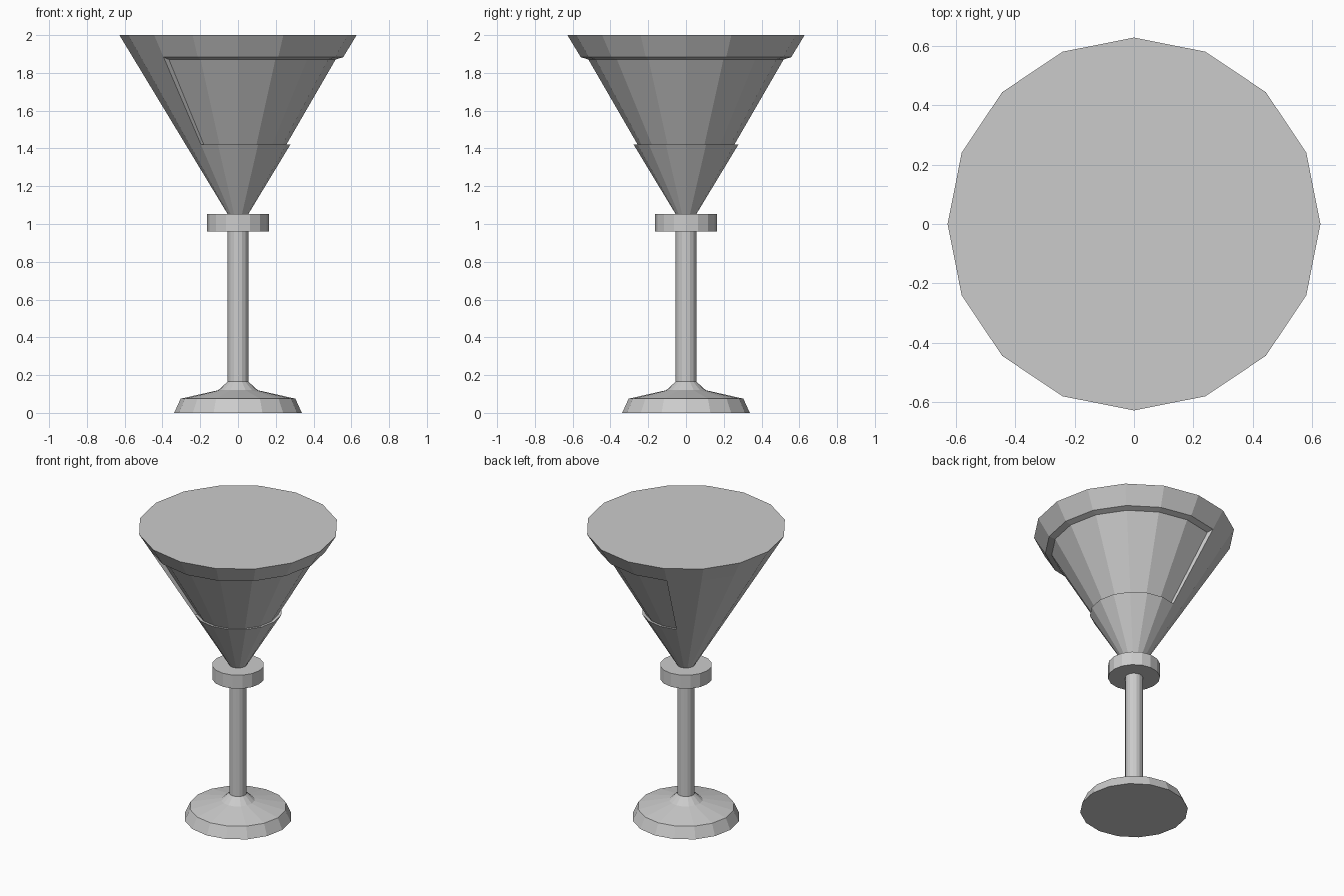
import bpy, bmesh
from math import cos, sin, tau

if "Cube" in bpy.data.objects:
    bpy.data.objects.remove(bpy.data.objects["Cube"])

SIDES = 16


def finish(bm, name):
    bmesh.ops.recalc_face_normals(bm, faces=bm.faces)
    mesh = bpy.data.meshes.new(name)
    bm.to_mesh(mesh)
    bm.free()
    obj = bpy.data.objects.new(name, mesh)
    bpy.context.collection.objects.link(obj)
    return obj


def turned(profile, bottom=True, top=True):
    """Flat-sided lathe of (radius, z) points; returns the bmesh and its bands of faces."""
    bm = bmesh.new()
    rings = [[bm.verts.new((r * cos(tau * i / SIDES), r * sin(tau * i / SIDES), z))
              for i in range(SIDES)] for r, z in profile]
    bands = []
    for a, b in zip(rings, rings[1:]):
        bands.append([bm.faces.new((a[i], a[(i + 1) % SIDES], b[(i + 1) % SIDES], b[i]))
                      for i in range(SIDES)])
    if bottom:
        bm.faces.new(rings[0][::-1])
    if top:
        bm.faces.new(rings[-1])
    return bm, bands


# Stepped foot
finish(turned([(0.338, 0), (0.304, 0.075), (0.105, 0.12), (0.055, 0.165)], top=False)[0], "foot")

# Slim stem
finish(turned([(0.055, 0.165), (0.055, 0.96)], bottom=False, top=False)[0], "stem")

# Collar under the bowl
finish(turned([(0.163, 0.96), (0.163, 1.053)])[0], "collar")

# Solid conical bowl
bm, bands = turned([(0.055, 1.053), (0.277, 1.42), (0.557, 1.883), (0.628, 2.0)], bottom=False)

# Sunken panel wrapping the front, right and back of the bowl
panel = [bands[1][i % SIDES] for i in range(-6, 5)]
new = bmesh.ops.extrude_face_region(bm, geom=panel)["geom"]
left_over = [f for f in panel if f.is_valid]
if left_over:
    bmesh.ops.delete(bm, geom=left_over, context='FACES')
for v in (g for g in new if isinstance(g, bmesh.types.BMVert)):
    upper = v.co.z > 1.6
    scale = 0.928 if upper else 0.915
    v.co.x *= scale
    v.co.y *= scale
    v.co.z -= 0.012 if upper else 0.004
finish(bm, "bowl")
